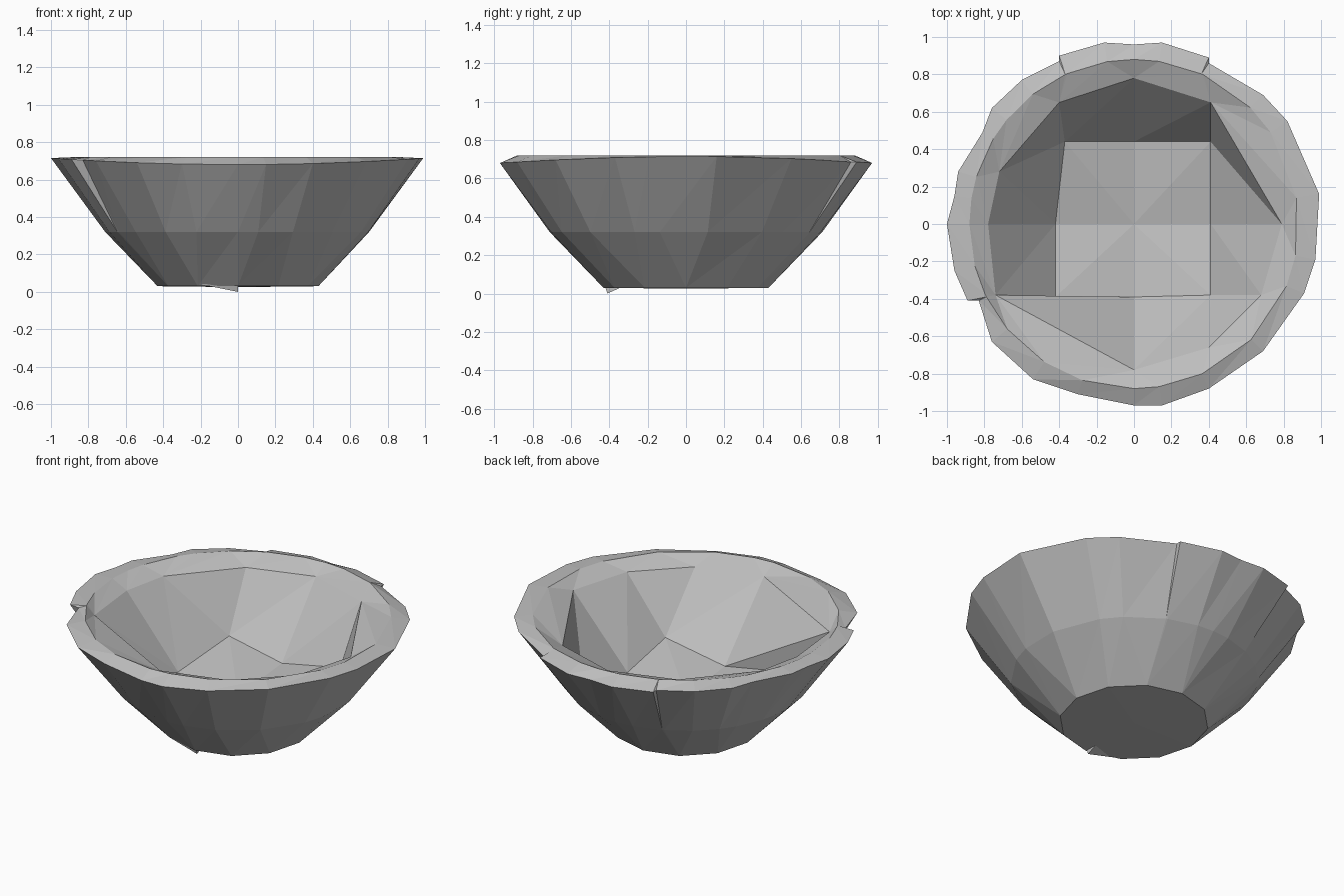
import bpy
import bmesh
import math

old = bpy.data.objects.get("Cube")
if old:
    bpy.data.objects.remove(old, do_unlink=True)

# Single stone grey for the whole bowl
stone = bpy.data.materials.new("stone grey")
stone.use_nodes = True
grey = (0.52, 0.52, 0.52, 1)
stone.diffuse_color = grey
stone.node_tree.nodes["Principled BSDF"].inputs["Base Color"].default_value = grey

# Chipped outline of the rim, counter-clockwise from the left side
OUTLINE = [
    (.99, .16), (.82, .55), (.69, .69), (.4, .86), (.4, .89), (.15, .97),
    (0, .96), (-.16, .97), (-.4, .9), (-.4, .87), (-.6, .77), (-.76, .62),
    (-.81, .49), (-.94, .28), (-.96, .15), (-1, 0), (-.96, -.25),
    (-.89, -.41), (-.83, -.41), (-.76, -.63), (-.54, -.83), (-.3, -.91),
    (0, -.97), (.15, -.97), (.4, -.88), (.69, -.68), (.91, -.37), (.97, -.19),
]
# Coarse inner lip and squarish hollow floor
LIP = [(.79, 0), (.41, .65), (0, .78), (-.4, .65), (-.72, .28), (-.78, 0),
       (-.74, -.38), (0, -.78), (.4, -.66), (.68, -.38)]
FLOOR = [(.41, 0), (.41, .44), (0, .44), (-.37, .44), (-.42, 0),
         (-.42, -.39), (0, -.39), (.41, -.38)]
BASE = [(.43 * math.cos(math.tau * i / 12), .43 * math.sin(math.tau * i / 12))
        for i in range(12)]


def direction(p):
    return math.atan2(p[1], p[0])


def snap(points):
    """Give every outline point the corner closest to it in direction."""
    def gap(p, q):
        return abs(math.remainder(direction(p) - direction(q), math.tau))
    return [min(points, key=lambda q: gap(p, q)) for p in OUTLINE]


def rounded(radius):
    return [(radius * math.cos(direction(p)), radius * math.sin(direction(p)))
            for p in OUTLINE]


bm = bmesh.new()


def add_ring(points, height):
    return [bm.verts.new((x, y, height(x, y))) for x, y in points]


# Rings from the foot, up the outside, over the rim and down the hollow
rings = [
    add_ring(snap(BASE), lambda x, y: .03),
    add_ring(rounded(.71), lambda x, y: .32),
    add_ring(OUTLINE, lambda x, y: .68 + .035 * x * x),
    add_ring(rounded(.88), lambda x, y: .72),
    add_ring(snap(LIP), lambda x, y: .67),
    add_ring(snap(FLOOR), lambda x, y: .25 + .2 * min(abs(x), abs(y))),
]
count = len(OUTLINE)
for lower, upper in zip(rings, rings[1:]):
    for i in range(count):
        j = (i + 1) % count
        bm.faces.new((lower[i], lower[j], upper[j]))
        bm.faces.new((lower[i], upper[j], upper[i]))

# Underside and hollow floor as fans
foot = bm.verts.new((0, 0, .025))
hollow = bm.verts.new((0, 0, .21))
for i in range(count):
    j = (i + 1) % count
    bm.faces.new((foot, rings[0][j], rings[0][i]))
    bm.faces.new((hollow, rings[-1][i], rings[-1][j]))

# Merge the snapped corners into large flat facets
bmesh.ops.remove_doubles(bm, verts=bm.verts[:], dist=.001)
bmesh.ops.dissolve_degenerate(bm, edges=bm.edges[:], dist=.001)
bmesh.ops.recalc_face_normals(bm, faces=bm.faces[:])


def add_object(name, source):
    mesh = bpy.data.meshes.new(name)
    source.to_mesh(mesh)
    source.free()
    mesh.materials.append(stone)
    bpy.context.collection.objects.link(bpy.data.objects.new(name, mesh))


add_object("bowl", bm)

# Small pointed chip hanging from the front edge of the foot
chip = bmesh.new()
for corner in [(-.2, -.39, .04), (0, -.41, 0), (0, -.43, .06), (0, -.32, .04)]:
    chip.verts.new(corner)
bmesh.ops.convex_hull(chip, input=chip.verts[:])
bmesh.ops.recalc_face_normals(chip, faces=chip.faces[:])
add_object("foot_chip", chip)
